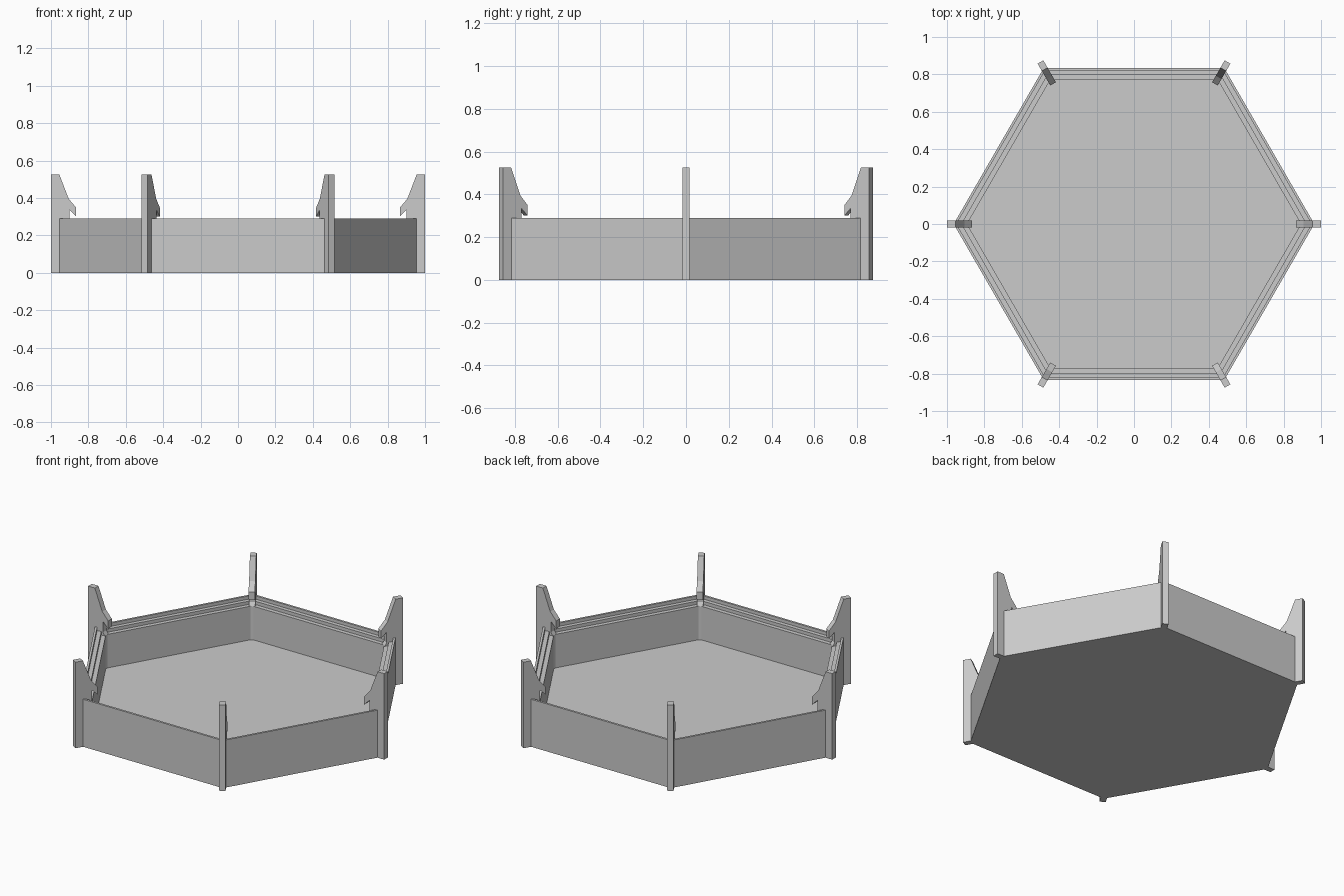
import bpy, bmesh
from math import cos, sin, pi

if "Cube" in bpy.data.objects:
    bpy.data.objects.remove(bpy.data.objects["Cube"])

SIDES = 6
C = cos(pi / SIDES)  # apothem / corner radius


def finish(name, bm):
    bmesh.ops.recalc_face_normals(bm, faces=bm.faces)
    mesh = bpy.data.meshes.new(name)
    bm.to_mesh(mesh)
    bm.free()
    obj = bpy.data.objects.new(name, mesh)
    bpy.context.collection.objects.link(obj)
    return obj


def hex_ring(name, profile):
    """Sweep a closed (apothem, z) section around the hexagon."""
    bm = bmesh.new()
    rings = []
    for i in range(SIDES):
        a = 2 * pi * i / SIDES
        rings.append([bm.verts.new((r / C * cos(a), r / C * sin(a), z)) for r, z in profile])
    n = len(profile)
    for i in range(SIDES):
        p, q = rings[i], rings[(i + 1) % SIDES]
        for j in range(n):
            k = (j + 1) % n
            bm.faces.new((p[j], q[j], q[k], p[k]))
    return finish(name, bm)


def post(name, profile, width, angle):
    """Extrude a radial (r, z) profile and turn it to a corner."""
    bm = bmesh.new()
    c, s = cos(angle), sin(angle)
    sides = [[bm.verts.new((r * c - t * s, r * s + t * c, z)) for r, z in profile]
             for t in (-width / 2, width / 2)]
    for side in sides:
        bm.faces.new(side)
    n = len(profile)
    for j in range(n):
        k = (j + 1) % n
        bm.faces.new((sides[0][j], sides[0][k], sides[1][k], sides[1][j]))
    return finish(name, bm)


# Hexagonal floor slab
bm = bmesh.new()
bmesh.ops.create_cone(bm, cap_ends=True, segments=SIDES, radius1=0.775 / C,
                      radius2=0.775 / C, depth=0.045)
first = bm.verts[:][0].co
turn = pi / 6 if abs(first.y) > 1e-4 and abs(first.x) < 1e-4 else 0
for v in bm.verts:
    x, y = v.co.x, v.co.y
    v.co = (x * cos(turn) - y * sin(turn), x * sin(turn) + y * cos(turn), v.co.z + 0.0225)
finish("floor", bm)

# Perimeter wall with a stepped inner rim
hex_ring("perimeter_wall", [(0.835, 0), (0.835, 0.29), (0.822, 0.29), (0.822, 0.27),
                            (0.798, 0.27), (0.798, 0.25), (0.773, 0.25), (0.773, 0)])

# Hooked corner posts
section = [(1.0, 0), (1.0, 0.525), (0.955, 0.525), (0.905, 0.395), (0.865, 0.348),
           (0.865, 0.30), (0.90, 0.335), (0.90, 0.27), (0.888, 0.25), (0.888, 0)]
for i in range(SIDES):
    post(f"corner_post_{i + 1}", section, 0.035, 2 * pi * i / SIDES)
